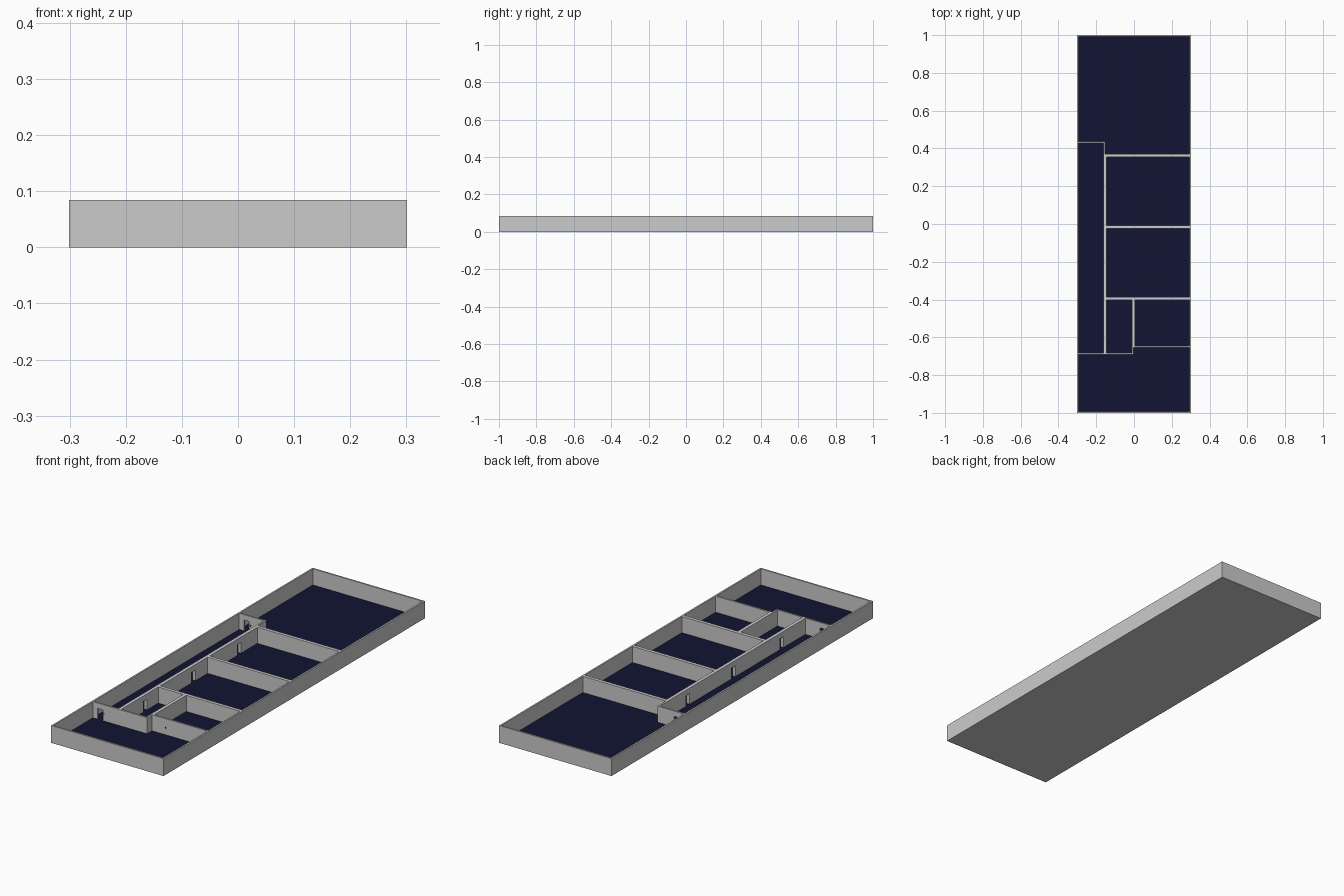
import bpy, bmesh

if "Cube" in bpy.data.objects:
    bpy.data.objects.remove(bpy.data.objects["Cube"])

H = 0.084          # wall top
FZ = 0.006         # floor level
T = 0.008          # single wall thickness
DOOR_H = 0.058     # top of door openings


def material(name, color):
    m = bpy.data.materials.new(name)
    m.diffuse_color = color
    m.use_nodes = True
    m.node_tree.nodes["Principled BSDF"].inputs["Base Color"].default_value = m.diffuse_color
    return m


NAVY = material("navy", (0.006, 0.007, 0.032, 1))


def build(name, boxes, mat=None):
    """One mesh object from a list of (x0, x1, y0, y1, z0, z1) boxes."""
    bm = bmesh.new()
    for x0, x1, y0, y1, z0, z1 in boxes:
        vs = bmesh.ops.create_cube(bm, size=1)["verts"]
        for v in vs:
            v.co = (x1 if v.co.x > 0 else x0,
                    y1 if v.co.y > 0 else y0,
                    z1 if v.co.z > 0 else z0)
    me = bpy.data.meshes.new(name)
    bm.to_mesh(me)
    bm.free()
    ob = bpy.data.objects.new(name, me)
    bpy.context.collection.objects.link(ob)
    if mat:
        me.materials.append(mat)
    return ob


def wall(name, axis, start, end, lo, hi, doors=()):
    """Wall running along an axis between lo..hi across, with door gaps."""
    def piece(a, b, z0):
        return (a, b, lo, hi, z0, H) if axis == "x" else (lo, hi, a, b, z0, H)
    pieces, pos = [], start
    for d0, d1 in doors:
        pieces += [piece(pos, d0, FZ), piece(d0, d1, DOOR_H)]
        pos = d1
    pieces.append(piece(pos, end, FZ))
    return build(name, pieces)


X, Y = 0.301, 1.0
XI, YI = X - T, Y - T

# Base slab and dark floor covering
build("base_slab", [(-X, X, -Y, Y, 0, FZ - 0.001)])
build("floor", [(-XI, XI, -YI, YI, FZ - 0.001, FZ)], NAVY)

# Outer walls
for s, side in ((-1, "left"), (1, "right")):
    a, b = sorted((s * X, s * XI))
    build("outer_wall_" + side, [(a, b, -Y, Y, 0, H)])
for s, side in ((-1, "front"), (1, "back")):
    a, b = sorted((s * Y, s * YI))
    build("outer_wall_" + side, [(-XI, XI, a, b, 0, H)])

# Corridor: long side wall with room doors, end walls with a door each
room_doors = [(c - 0.014, c + 0.014) for c in (-0.502, -0.133, 0.216)]
wall("corridor_wall", "y", -0.692, 0.371, -0.161, -0.145, room_doors)
wall("corridor_wall_end", "y", 0.371, 0.436, -0.161, -0.153)
end_door = [(-0.268, -0.24)]
wall("corridor_end_back", "x", -XI, -0.161, 0.428, 0.436, end_door)
wall("corridor_end_front", "x", -XI, -0.161, -0.692, -0.684, end_door)

# Partitions between the rooms
for i, y in enumerate((0.363, -0.017, -0.395)):
    wall(f"room_partition_{i + 1}", "x", -0.145, XI, y - 0.008, y + 0.008)

# Small room and the front right room
wall("small_room_front", "x", -0.145, -0.003, -0.692, -0.684)
wall("small_room_side", "y", -0.684, -0.403, -0.011, -0.003)
wall("side_room_wall", "y", -0.654, -0.403, -0.003, 0.005)
wall("side_room_front", "x", 0.005, XI, -0.654, -0.646)

# Door knobs
for name, x, y in (("knob_front", -0.232, -0.692), ("knob_back", -0.232, 0.428),
                   ("knob_side_room", 0.07, -0.654)):
    build(name, [(x - 0.002, x + 0.002, y - 0.002, y + 0.001, 0.038, 0.043)], NAVY)
